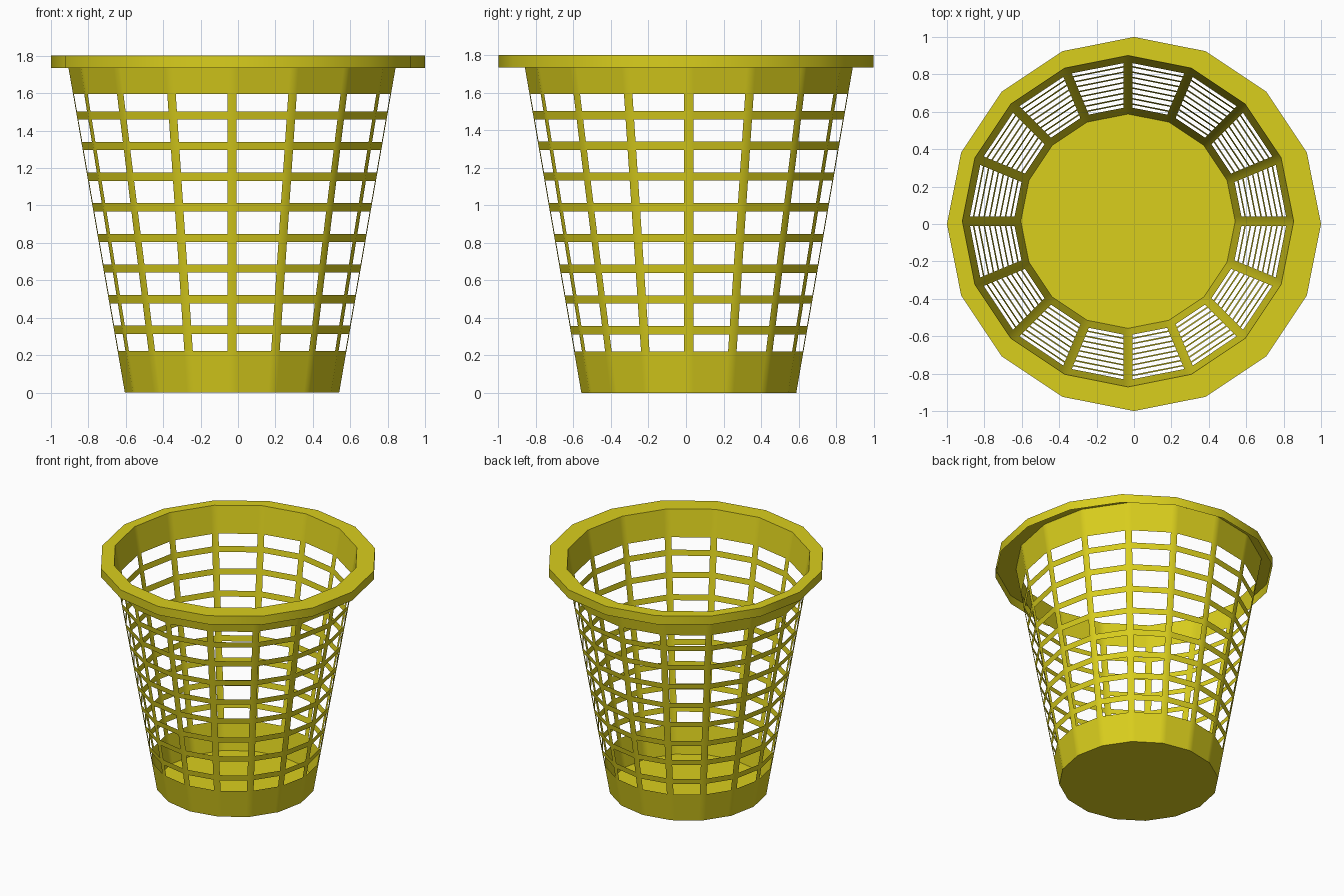
import bpy, bmesh, math
from mathutils import Vector

if "Cube" in bpy.data.objects:
    bpy.data.objects.remove(bpy.data.objects["Cube"])

SIDES = 16
CX, CY = -0.032, 0.015          # the wall sits slightly off the rim centre
R_BOTTOM, R_TOP, HEIGHT = 0.573, 0.886, 1.803
RIB_HALF = 0.025

mat = bpy.data.materials.new("yellow_plastic")
mat.diffuse_color = (0.70, 0.62, 0.012, 1)
mat.use_nodes = True
mat.node_tree.nodes["Principled BSDF"].inputs["Base Color"].default_value = mat.diffuse_color


def corner(i, r, z, cx=CX, cy=CY):
    a = 2 * math.pi * i / SIDES
    return Vector((cx + r * math.cos(a), cy + r * math.sin(a), z))


def wall_radius(z):
    return R_BOTTOM + (R_TOP - R_BOTTOM) * z / HEIGHT


def finish(name, bm, smooth=True):
    mesh = bpy.data.meshes.new(name)
    bm.to_mesh(mesh)
    bm.free()
    obj = bpy.data.objects.new(name, mesh)
    bpy.context.collection.objects.link(obj)
    mesh.materials.append(mat)
    if smooth:
        bpy.ops.object.select_all(action='DESELECT')
        obj.select_set(True)
        bpy.context.view_layer.objects.active = obj
        bpy.ops.object.shade_smooth_by_angle(angle=math.radians(35))
    return obj


# Lattice wall: solid bands alternate with rows of openings
levels = [0, 0.222]
for k in range(8):
    mid = 0.335 + 0.1638 * k
    levels += [mid - 0.022, mid + 0.022]
levels += [1.595, HEIGHT]

bm = bmesh.new()
rows = []
for z in levels:
    row = []
    for i in range(SIDES):
        a, b = corner(i, wall_radius(z), z), corner(i + 1, wall_radius(z), z)
        step = (b - a).normalized() * RIB_HALF
        row += [bm.verts.new(p) for p in (a, a + step, b - step)]
    rows.append(row)
count = 3 * SIDES
for j in range(len(levels) - 1):
    for c in range(count):
        if j % 2 == 1 and c % 3 == 1:
            continue            # opening between two ribs
        d = (c + 1) % count
        bm.faces.new((rows[j][c], rows[j][d], rows[j + 1][d], rows[j + 1][c]))
finish("lattice_wall", bm)

# Floor disc
bm = bmesh.new()
bm.faces.new([bm.verts.new(corner(i, R_BOTTOM, 0)) for i in range(SIDES)])
finish("floor", bm, smooth=False)

# Rim: flat top ring with a hanging outer lip, open underneath
bm = bmesh.new()
loops = [[bm.verts.new(corner(i, r, z, cx, cy)) for i in range(SIDES)]
         for r, z, cx, cy in ((1, 1.735, 0, 0), (1, HEIGHT, 0, 0),
                              (R_TOP, HEIGHT, CX, CY))]
for lower, upper in zip(loops, loops[1:]):
    for i in range(SIDES):
        n = (i + 1) % SIDES
        bm.faces.new((lower[i], lower[n], upper[n], upper[i]))
finish("rim", bm)
